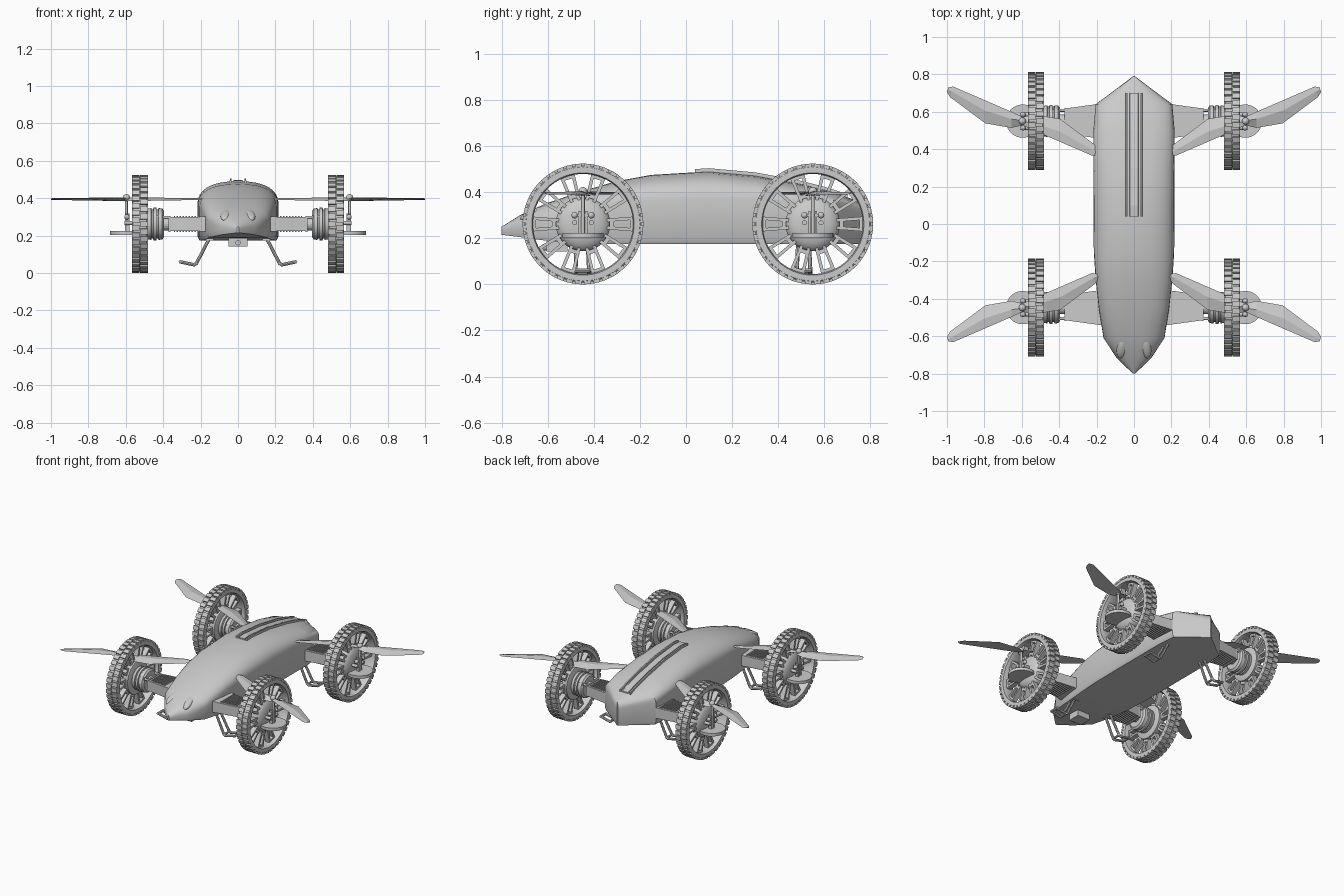
import bpy, bmesh
from math import pi, cos, sin, radians
from mathutils import Matrix, Vector

if "Cube" in bpy.data.objects:
    bpy.data.objects.remove(bpy.data.objects["Cube"])

T, R = Matrix.Translation, Matrix.Rotation
CORNERS = [(sx, yc, sy) for sx in (1, -1) for yc, sy in ((0.55, 1), (-0.447, -1))]
WX, WZ = 0.525, 0.262      # wheel centre


def emit(name, bm, smooth=None):
    bmesh.ops.recalc_face_normals(bm, faces=bm.faces)
    me = bpy.data.meshes.new(name)
    bm.to_mesh(me)
    bm.free()
    ob = bpy.data.objects.new(name, me)
    bpy.context.collection.objects.link(ob)
    if smooth:
        bpy.ops.object.select_all(action='DESELECT')
        ob.select_set(True)
        bpy.context.view_layer.objects.active = ob
        bpy.ops.object.shade_smooth_by_angle(angle=radians(smooth))
    return ob


def emit_corners(name, bm, smooth=None, corners=CORNERS):
    for i, (sx, yc, sy) in enumerate(corners):
        c = bm.copy()
        c.transform(T((0, yc, 0)) @ Matrix.Diagonal((sx, sy, 1, 1)))
        emit(f"{name}_{i + 1}", c, smooth)
    bm.free()


def box(bm, loc, size, rot=Matrix()):
    m = T(loc) @ rot @ Matrix.Diagonal((*size, 1))
    return bmesh.ops.create_cube(bm, size=1, matrix=m)['verts']


def rod(bm, a, b, r, n=12):
    a, b = Vector(a), Vector(b)
    d = b - a
    m = T((a + b) / 2) @ d.to_track_quat('Z', 'Y').to_matrix().to_4x4()
    bmesh.ops.create_cone(bm, cap_ends=True, segments=n, radius1=r, radius2=r, depth=d.length, matrix=m)


def ball(bm, loc, size, rot=Matrix()):
    bmesh.ops.create_uvsphere(bm, u_segments=20, v_segments=12, radius=1,
                              matrix=T(loc) @ rot @ Matrix.Diagonal((*size, 1)))


def loft(bm, rings, wrap=False, caps=True):
    vs = [[bm.verts.new(p) for p in r] for r in rings]
    pairs = list(zip(vs, vs[1:])) + ([(vs[-1], vs[0])] if wrap else [])
    for a, b in pairs:
        for i in range(len(a)):
            j = (i + 1) % len(a)
            bm.faces.new((a[i], a[j], b[j], b[i]))
    if caps and not wrap:
        bm.faces.new(vs[0])
        bm.faces.new(vs[-1])


def lathe_x(bm, prof, n=48, wrap=False):
    loft(bm, [[(x, r * cos(2 * pi * i / n), WZ + r * sin(2 * pi * i / n)) for i in range(n)]
              for x, r in prof], wrap)


# Body: lofted shell (y, half width, bottom, shoulder, top)
ST = [(-.80, .006, .215, .232, .25), (-.72, .09, .205, .24, .30), (-.61, .163, .19, .28, .35),
      (-.45, .188, .178, .325, .405), (-.30, .205, .175, .355, .448), (-.15, .215, .175, .365, .475),
      (.10, .217, .175, .37, .49), (.30, .217, .175, .37, .472), (.50, .217, .175, .36, .435),
      (.64, .205, .175, .34, .40), (.79, .004, .175, .29, .345)]


def top_z(y):
    for a, b in zip(ST, ST[1:]):
        if a[0] <= y <= b[0]:
            return a[4] + (b[4] - a[4]) * (y - a[0]) / (b[0] - a[0])


bm = bmesh.new()
rings = []
for y, w, zb, zs, zt in ST:
    half = [(w * .95, zb), (w, zb + .02 * min(1, w * 10))]
    half += [(w * cos(t) ** .8, zs + (zt - zs) * sin(t) ** .9) for t in [k * pi / 16 for k in range(8)]]
    rings.append([(x, y, z) for x, z in half] + [(0, y, zt)] + [(-x, y, z) for x, z in reversed(half)])
loft(bm, rings)
emit("body_shell", bm, 35)

# Spine strip and side rails along the back
ys = [.04, .10, .20, .30, .40, .50, .60, .70]
for name, x0, w, h in (("spine_strip", 0, .028, .008), ("spine_rail_right", .039, .006, .014),
                       ("spine_rail_left", -.039, .006, .014)):
    bm = bmesh.new()
    loft(bm, [[(x0 - w, y, top_z(y) - .02), (x0 + w, y, top_z(y) - .02),
               (x0 + w * .8, y, top_z(y) + h), (x0 - w * .8, y, top_z(y) + h)] for y in ys])
    emit(name, bm)

# Eye-like lamp bulges on the nose
bm = bmesh.new()
for s in (1, -1):
    ball(bm, (s * .065, -.662, .308), (.027, .062, .018), R(radians(24), 4, 'X') @ R(s * .12, 4, 'Z'))
emit("nose_lamps", bm, 60)

# Camera box below the nose
bm = bmesh.new()
box(bm, (0, -.56, .165), (.10, .09, .045))
rod(bm, (0, -.60, .162), (0, -.622, .162), .014, 16)
emit("belly_camera", bm)

# Wheel: tyre with two staggered rows of tread lugs
bm = bmesh.new()
lathe_x(bm, [(.483, .222), (.483, .247), (.489, .253), (.561, .253), (.567, .247), (.567, .222),
             (.55, .217), (.50, .217)], 64, True)
emit_corners("tyre", bm, 35)
bm = bmesh.new()
for row, x in ((0, .5025), (.5, .5475)):
    for k in range(40):
        rot = R(2 * pi * (k + row) / 40, 4, 'X')
        box(bm, Vector((x, 0, WZ)) + rot @ Vector((0, 0, .2545)), (.041, .029, .0145), rot)
emit_corners("tyre_tread", bm)

# Wheel spokes: ten slotted spokes made from paired bars
bm = bmesh.new()
for k in range(10):
    rot = R(2 * pi * (k + .5) / 10, 4, 'X')
    for s in (1, -1):
        tilt = rot @ R(-s * .08, 4, 'X')
        box(bm, Vector((WX, 0, WZ)) + rot @ Vector((0, s * .021, .165)), (.035, .014, .122), tilt)
    for r in (.125, .212):
        box(bm, Vector((WX, 0, WZ)) + rot @ Vector((0, 0, r)), (.035, .05, .018), rot)
emit_corners("wheel_spokes", bm)

# Hub dome outside, ribbed drive drum inside
bm = bmesh.new()
lathe_x(bm, [(.485, .085), (.495, .118), (.525, .118), (.542, .107), (.556, .083), (.564, .05), (.567, .012)])
emit_corners("wheel_hub", bm, 40)
bm = bmesh.new()
lathe_x(bm, [(.395, .04), (.395, .07), (.405, .083), (.425, .085), (.427, .078), (.435, .078), (.437, .087),
             (.452, .087), (.454, .078), (.462, .078), (.464, .085), (.49, .08)], 32)
for y in (.058, -.058):
    rod(bm, (.36, y, WZ + .035), (.48, y, WZ + .035), .008)
    box(bm, (.415, y, WZ + .035), (.04, .022, .022))
emit_corners("drive_drum", bm, 35)

# Tapered arm with cooling slats and end flange
bm = bmesh.new()
loft(bm, [[(x, s * w, WZ + t * h) for s, t in ((-1, -1), (1, -1), (1, 1), (-1, 1))]
          for x, w, h in ((.15, .097, .042), (.22, .088, .038), (.365, .068, .036))])
box(bm, (.366, 0, WZ), (.012, .142, .084))
rod(bm, (.36, 0, WZ), (.41, 0, WZ), .035, 20)
emit_corners("axle_arm", bm)
bm = bmesh.new()
for k in range(8):
    x = .228 + k * .016
    box(bm, (x, 0, WZ), (.007, .15 - k * .004, .087))
emit_corners("arm_slats", bm)

# Rotor mount: round plate, posts, cross bolts and shaft
bm = bmesh.new()
rod(bm, (.595, 0, .203), (.595, 0, .224), .089, 40)
emit_corners("rotor_plate", bm, 40)
bm = bmesh.new()
for y in (.014, -.014):
    box(bm, (.592, y, .268), (.022, .01, .10))
box(bm, (.592, 0, .30), (.018, .07, .012))
for y in (.036, -.036):
    rod(bm, (.55, y, .268), (.607, y, .268), .011)
    ball(bm, (.594, y, .30), (.014, .014, .014))
rod(bm, (.597, 0, .22), (.597, 0, .40), .008)
ball(bm, (.597, 0, .403), (.019, .019, .019))
emit_corners("rotor_mount", bm, 40)

# Two-blade rotor, ridged section
LEAD = [(0, .022), (.06, .05), (.21, .115), (.372, .185), (.398, .18)]
TRAIL = [(0, -.022), (.06, -.036), (.20, -.012), (.388, .128), (.405, .155)]
bm = bmesh.new()
for s in (1, -1):
    rings = []
    for (lx, ly), (tx, ty) in zip(LEAD, TRAIL):
        ridge = (lx * .55 + tx * .45, ly * .55 + ty * .45)
        k = 1 - lx / .7
        rings.append([(.595 + s * x, s * y, .396 + z * k) for x, y, z in
                      ((lx, ly, .002), (*ridge, .009), (tx, ty, -.012), (*ridge, -.004))])
    loft(bm, rings)
emit_corners("rotor_blades", bm)

# Landing legs: twin bars bent into an outward foot loop
bm = bmesh.new()
for s in (1, -1):
    path = [(.14, s * .022, .21), (.222, s * .03, .052), (.235, s * .03, .044), (.31, s * .026, .06)]
    for a, b in zip(path, path[1:]):
        rod(bm, a, b, .009, 8)
    for p in path[1:3]:
        ball(bm, p, (.009, .009, .009))
rod(bm, (.308, -.034, .06), (.308, .034, .06), .009, 8)
rod(bm, (.225, -.03, .05), (.225, .03, .05), .008, 8)
box(bm, (.15, 0, .195), (.04, .07, .04))
emit_corners("landing_leg", bm, 40, [(s, y, 1) for s in (1, -1) for y in (-.45, .51)])
